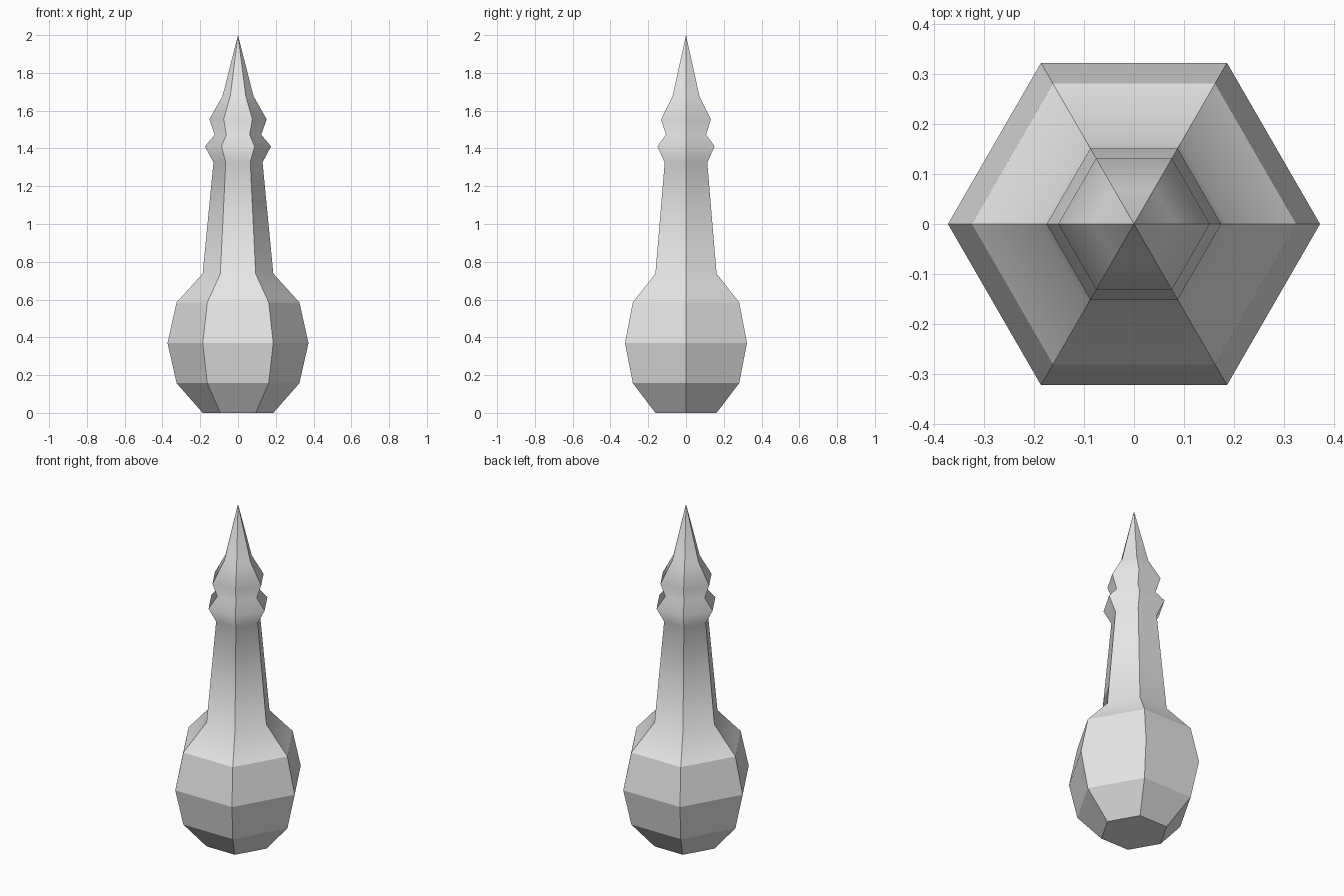
import bpy
import bmesh
from math import cos, sin, pi

SIDES = 6

old = bpy.data.objects.get("Cube")
if old:
    bpy.data.objects.remove(old, do_unlink=True)

grey = bpy.data.materials.new("light_grey")
grey.use_nodes = True
colour = (0.8, 0.8, 0.8, 1)
grey.diffuse_color = colour
grey.node_tree.nodes["Principled BSDF"].inputs["Base Color"].default_value = colour


def turned_part(name, profile, smooth, floor=False, tip=None):
    """Six-sided turning from (radius, height) pairs, with crisp corner edges."""
    bm = bmesh.new()
    rings = [[bm.verts.new((r * cos(2 * pi * i / SIDES), r * sin(2 * pi * i / SIDES), z))
              for i in range(SIDES)] for r, z in profile]
    for low, high in zip(rings, rings[1:]):
        for i in range(SIDES):
            j = (i + 1) % SIDES
            bm.faces.new((low[i], low[j], high[j], high[i]))
    if floor:
        bm.faces.new(rings[0][::-1])
    if tip is not None:
        apex = bm.verts.new((0, 0, tip))
        for i in range(SIDES):
            bm.faces.new((rings[-1][i], rings[-1][(i + 1) % SIDES], apex))
    for face in bm.faces:
        face.smooth = smooth
    # Corner edges change height, ring edges do not
    for edge in bm.edges:
        a, b = edge.verts
        edge.smooth = abs(a.co.z - b.co.z) < 0.001
    mesh = bpy.data.meshes.new(name)
    bm.to_mesh(mesh)
    bm.free()
    mesh.materials.append(grey)
    obj = bpy.data.objects.new(name, mesh)
    bpy.context.collection.objects.link(obj)
    return obj


# Faceted bulb at the foot
turned_part("bulb", [(0.187, 0), (0.325, 0.157), (0.373, 0.37), (0.325, 0.585)],
            smooth=False, floor=True)

# Tapered neck with two collars and a pointed tip
turned_part("spire", [(0.325, 0.585), (0.187, 0.737), (0.13, 1.326), (0.175, 1.411),
                      (0.123, 1.473), (0.152, 1.554), (0.082, 1.677)],
            smooth=True, tip=2)
